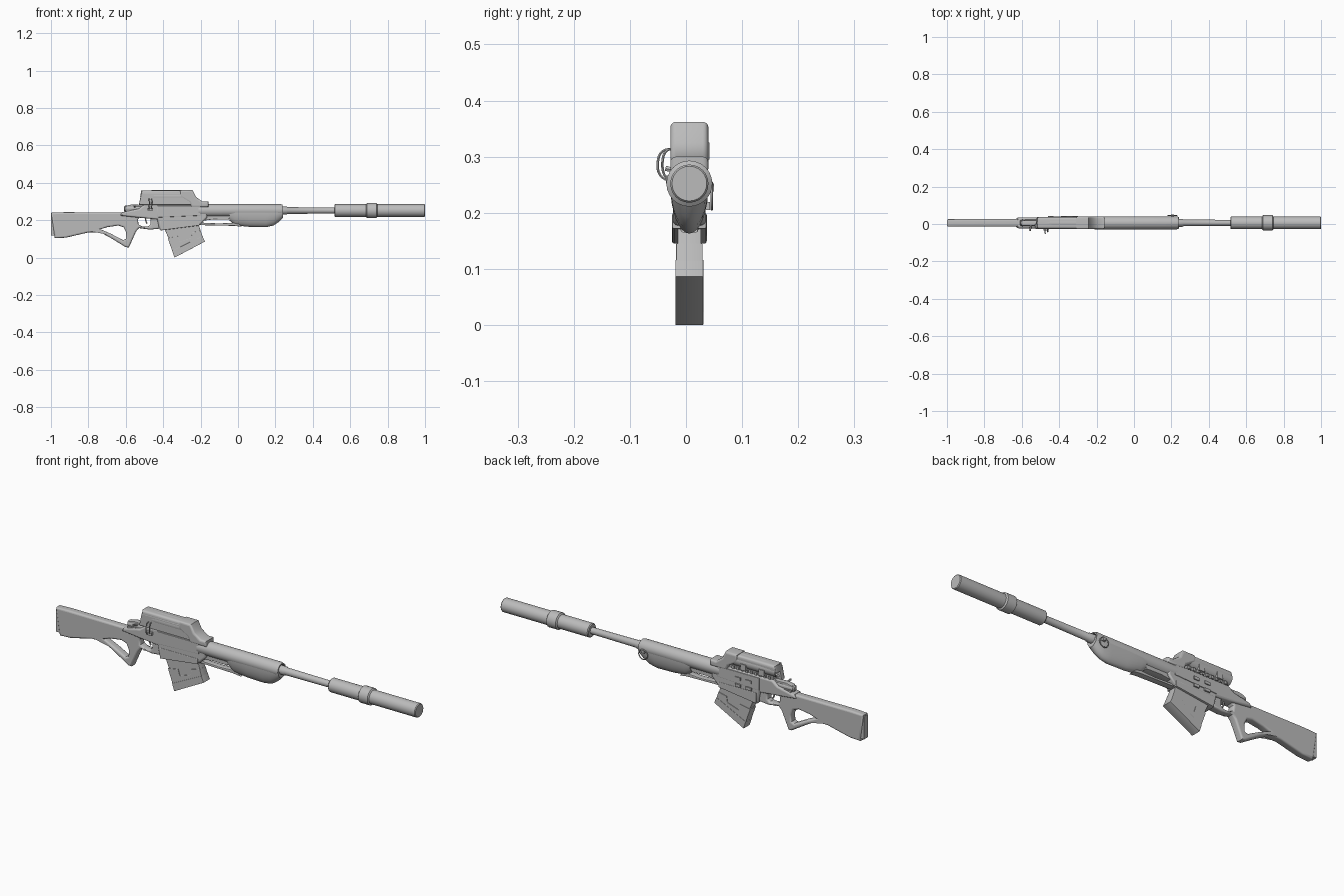
import bpy, bmesh, math
from mathutils import Vector

YC = 0.006   # centre plane of the long parts
AX = 0.252   # height of the barrel axis

grey = bpy.data.materials.new("plain grey")
grey.diffuse_color = (0.5, 0.5, 0.5, 1)


def finish(ob, angle=35):
    bpy.ops.object.select_all(action='DESELECT')
    ob.select_set(True)
    bpy.context.view_layer.objects.active = ob
    if ob.type == 'CURVE':
        bpy.ops.object.convert(target='MESH')
        ob = bpy.context.view_layer.objects.active
    ob.data.materials.clear()
    ob.data.materials.append(grey)
    bpy.ops.object.shade_smooth_by_angle(angle=math.radians(angle))
    return ob


def from_bmesh(name, bm):
    bmesh.ops.recalc_face_normals(bm, faces=bm.faces)
    me = bpy.data.meshes.new(name)
    bm.to_mesh(me)
    bm.free()
    ob = bpy.data.objects.new(name, me)
    bpy.context.collection.objects.link(ob)
    return finish(ob)


def plate(name, loops, half, bevel=0.003, y=YC, res=1):
    """Side outline (x, z), with optional holes, extruded sideways."""
    cu = bpy.data.curves.new(name, 'CURVE')
    cu.dimensions, cu.fill_mode = '2D', 'BOTH'
    cu.extrude, cu.bevel_depth = half - bevel, bevel
    cu.offset, cu.bevel_resolution = -bevel, res
    for pts in loops:
        sp = cu.splines.new('POLY')
        sp.points.add(len(pts) - 1)
        for p, (x, z) in zip(sp.points, pts):
            p.co = (x, z, 0, 1)
        sp.use_cyclic_u = True
    ob = bpy.data.objects.new(name, cu)
    ob.location.y = y
    ob.rotation_euler.x = math.pi / 2
    bpy.context.collection.objects.link(ob)
    return finish(ob)


def loft(name, rings):
    """Skin a list of equal closed rings and cap the ends."""
    bm = bmesh.new()
    vs = [[bm.verts.new(p) for p in r] for r in rings]
    n = len(vs[0])
    for a, b in zip(vs, vs[1:]):
        for i in range(n):
            bm.faces.new((a[i], a[(i + 1) % n], b[(i + 1) % n], b[i]))
    bm.faces.new(vs[0])
    bm.faces.new(vs[-1])
    return from_bmesh(name, bm)


def tube(name, profile, z=AX, y=YC, n=24):
    """Turned part along x from (x, radius) pairs."""
    return loft(name, [[(x, y + r * math.cos(2 * math.pi * i / n),
                         z + r * math.sin(2 * math.pi * i / n)) for i in range(n)]
                       for x, r in profile])


def box(name, x, y, z):
    bm = bmesh.new()
    bmesh.ops.create_cube(bm, size=1)
    for v in bm.verts:
        v.co = Vector([(a + b) / 2 + c * (b - a) for (a, b), c in zip((x, y, z), v.co)])
    return from_bmesh(name, bm)


def wire(name, pts, r, cyclic=False):
    cu = bpy.data.curves.new(name, 'CURVE')
    cu.dimensions, cu.bevel_depth, cu.bevel_resolution = '3D', r, 1
    cu.resolution_u, cu.use_fill_caps = 4, True
    sp = cu.splines.new('NURBS')
    sp.points.add(len(pts) - 1)
    for p, c in zip(sp.points, pts):
        p.co = (*c, 1)
    sp.use_endpoint_u, sp.use_cyclic_u = True, cyclic
    ob = bpy.data.objects.new(name, cu)
    bpy.context.collection.objects.link(ob)
    return finish(ob)


# barrel and muzzle tube with collar
tube("barrel", [(0.20, 0.021), (0.26, 0.021), (0.265, 0.018), (0.53, 0.016)])
tube("muzzle_tube", [(0.515, 0.030), (0.519, 0.034), (0.996, 0.034), (1.0, 0.031)])
tube("muzzle_collar", [(0.685, 0.034), (0.690, 0.041), (0.740, 0.041), (0.745, 0.034)])

# handguard: round upper sleeve and tapering lower fore-end
tube("handguard_sleeve", [(-0.21, 0.035), (0.225, 0.035), (0.238, 0.032), (0.238, 0.026), (0.22, 0.02)])


def u_ring(x, top, bottom, half, n=16):
    ring = []
    for i in range(n + 1):
        a = math.pi * i / n
        ring.append((x, YC + half * math.cos(a), top - (top - bottom) * math.sin(a)))
    return ring


loft("fore_end", [u_ring(*s) for s in (
    (-0.045, 0.245, 0.198, 0.030), (-0.015, 0.248, 0.172, 0.033), (0.06, 0.25, 0.165, 0.034),
    (0.15, 0.25, 0.163, 0.034), (0.19, 0.25, 0.172, 0.034), (0.22, 0.25, 0.192, 0.033),
    (0.24, 0.25, 0.214, 0.031))])
plate("fore_end_strip", [[(-0.21, 0.188), (-0.10, 0.183), (0.0, 0.188), (0.02, 0.165), (-0.02, 0.170),
                          (-0.21, 0.174)]], 0.016, 0.004)
plate("slot_block", [[(-0.20, 0.225), (-0.04, 0.225), (-0.05, 0.203), (-0.13, 0.205), (-0.20, 0.196)]], 0.02)

# stock, thumbhole grip and trigger guard in one outline
outer = [(-1.0, 0.24), (-0.93, 0.243), (-0.62, 0.242), (-0.56, 0.235), (-0.42, 0.235), (-0.42, 0.155),
         (-0.47, 0.150), (-0.53, 0.158), (-0.545, 0.14), (-0.583, 0.055), (-0.60, 0.056), (-0.68, 0.105),
         (-0.735, 0.135), (-0.80, 0.135), (-0.92, 0.107), (-0.98, 0.104)]
thumb_hole = [(-0.735, 0.152), (-0.70, 0.163), (-0.64, 0.172), (-0.612, 0.163), (-0.598, 0.135),
              (-0.60, 0.100), (-0.615, 0.094), (-0.68, 0.128)]
guard_hole = [(-0.535, 0.205), (-0.525, 0.216), (-0.48, 0.216), (-0.468, 0.205), (-0.468, 0.178),
              (-0.48, 0.168), (-0.51, 0.166), (-0.532, 0.178)]
plate("stock", [outer, thumb_hole, guard_hole], 0.020, 0.009, res=3)
box("butt_pad", (-1.0, -0.975), (YC - 0.015, YC + 0.015), (0.118, 0.232))
wire("trigger", [(-0.495, YC, 0.222), (-0.497, YC, 0.20), (-0.486, YC, 0.182)], 0.004)

# receiver
plate("receiver", [[(-0.63, 0.225), (-0.62, 0.243), (-0.53, 0.262), (-0.50, 0.285), (-0.165, 0.285),
                    (-0.165, 0.215), (-0.20, 0.178), (-0.30, 0.166), (-0.42, 0.150), (-0.432, 0.205),
                    (-0.54, 0.215)]], 0.029, 0.009, res=3)
plate("receiver_side_panel", [[(-0.43, 0.278), (-0.20, 0.278), (-0.20, 0.225), (-0.43, 0.215)]], 0.032, 0.003)
plate("magazine_well", [[(-0.415, 0.20), (-0.205, 0.20), (-0.205, 0.172), (-0.415, 0.145)]], 0.031, 0.004)
for x in (-0.39, -0.33):
    for z in (0.205, 0.24):
        box("side_catch", (x, x + 0.03), (YC + 0.03, YC + 0.037), (z, z + 0.014))

# magazine, with stepped lower shell and base
plate("magazine", [[(-0.40, 0.17), (-0.215, 0.19), (-0.185, 0.098), (-0.335, 0.020)]], 0.021, 0.002)
plate("magazine_shell", [[(-0.376, 0.105), (-0.32, 0.115), (-0.31, 0.085), (-0.25, 0.105), (-0.245, 0.135),
                          (-0.200, 0.145), (-0.180, 0.088), (-0.340, 0.004)]], 0.0235, 0.001)
plate("magazine_base", [[(-0.352, 0.036), (-0.19, 0.116), (-0.177, 0.086), (-0.340, 0.0)]], 0.025, 0.001)

# bolt and rear sight cluster
tube("bolt", [(-0.61, 0.010), (-0.605, 0.016), (-0.54, 0.018), (-0.48, 0.018)], z=0.262)
plate("bolt_shroud", [[(-0.605, 0.25), (-0.60, 0.277), (-0.57, 0.284), (-0.50, 0.282), (-0.49, 0.25)]], 0.014)
wire("bolt_handle", [(-0.55, 0.0, 0.268), (-0.553, -0.02, 0.276), (-0.556, -0.036, 0.279)], 0.005)
box("bolt_catch", (-0.60, -0.55), (YC - 0.022, YC + 0.022), (0.243, 0.256))

# sight: tube, near-side cover and front hood
tube("sight_tube", [(-0.50, 0.022), (-0.512, 0.024), (-0.518, 0.031), (-0.44, 0.033), (-0.27, 0.033)], z=0.328)
plate("sight_cover", [[(-0.517, 0.345), (-0.29, 0.345), (-0.22, 0.282), (-0.53, 0.282)]], 0.013, 0.004, y=-0.013)
plate("sight_top", [[(-0.517, 0.36), (-0.29, 0.36), (-0.29, 0.325), (-0.523, 0.325)]], 0.031, 0.013, y=YC, res=3)
plate("sight_hood", [[(-0.31, 0.362), (-0.243, 0.362), (-0.225, 0.325), (-0.19, 0.300), (-0.158, 0.300),
                      (-0.158, 0.27), (-0.25, 0.27), (-0.26, 0.295), (-0.31, 0.325)]], 0.034, 0.010, res=3)
box("sight_rail", (-0.50, -0.22), (YC - 0.012, YC + 0.020), (0.28, 0.305))
for i in range(9):
    x = -0.49 + i * 0.025
    box("rail_tooth", (x, x + 0.013), (YC + 0.016, YC + 0.028), (0.286, 0.300))
for x in (-0.46, -0.36):
    box("sight_clamp", (x, x + 0.03), (YC + 0.015, YC + 0.036), (0.295, 0.325))

# looped cables on the near side
for dx, s in ((0.0, 1.0), (0.014, 0.75)):
    wire("cable", [(-0.475 + dx, -0.02, 0.312), (-0.478 + dx, -0.015 - 0.03 * s, 0.318),
                   (-0.468 + dx, -0.02 - 0.035 * s, 0.285), (-0.482 + dx, -0.012 - 0.035 * s, 0.258),
                   (-0.47 + dx, -0.02, 0.256)], 0.0025)
box("cable_plug", (-0.485, -0.455), (-0.036, -0.02), (0.252, 0.266))

# carrying ring on the far side
wire("sling_ring", [(0.205 + 0.025 * math.cos(math.pi * i / 6), 0.046, 0.230 + 0.025 * math.sin(math.pi * i / 6))
                    for i in range(12)], 0.0025, cyclic=True)
box("sling_stud", (0.197, 0.213), (0.03, 0.05), (0.238, 0.252))
